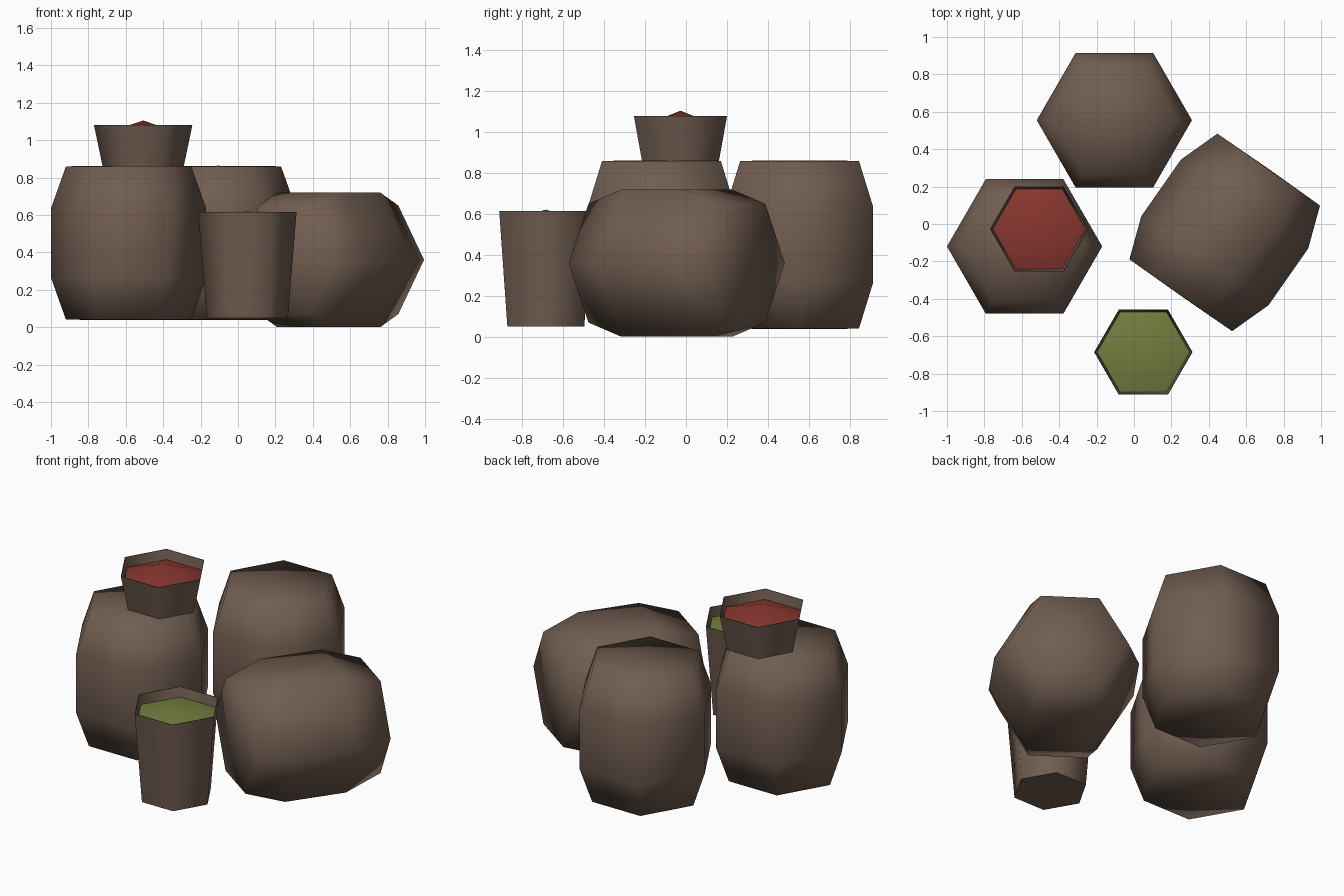
import bpy, bmesh, math

if "Cube" in bpy.data.objects:
    bpy.data.objects.remove(bpy.data.objects["Cube"])


def material(name, rgb):
    m = bpy.data.materials.new(name)
    m.diffuse_color = (*rgb, 1)
    m.use_nodes = True
    m.node_tree.nodes["Principled BSDF"].inputs["Base Color"].default_value = m.diffuse_color
    return m


WOOD = material("brown wood", (0.162, 0.109, 0.080))
RED = material("red fill", (0.25, 0.037, 0.028))
GREEN = material("green fill", (0.171, 0.202, 0.048))


def lathe(name, profile, loc, mats, rot=(0, 0, 0), fill_from=None, smooth=180):
    """Six-sided lathe; radius 0 makes a pole; bands from fill_from on use slot 1."""
    bm = bmesh.new()
    rings = []
    for r, z in profile:
        n = 6 if r else 1
        rings.append([bm.verts.new((r * math.cos(i * math.pi / 3),
                                    r * math.sin(i * math.pi / 3), z)) for i in range(n)])
    for k, (a, b) in enumerate(zip(rings, rings[1:])):
        for i in range(6):
            j = (i + 1) % 6
            ring = [a[i % len(a)], a[j % len(a)], b[j % len(b)], b[i % len(b)]]
            f = bm.faces.new(list(dict.fromkeys(ring)))
            if fill_from is not None and k >= fill_from:
                f.material_index = 1
    bmesh.ops.recalc_face_normals(bm, faces=bm.faces)
    me = bpy.data.meshes.new(name)
    bm.to_mesh(me)
    bm.free()
    for m in mats:
        me.materials.append(m)
    ob = bpy.data.objects.new(name, me)
    ob.location, ob.rotation_euler = loc, rot
    bpy.context.collection.objects.link(ob)
    bpy.ops.object.select_all(action='DESELECT')
    ob.select_set(True)
    bpy.context.view_layer.objects.active = ob
    bpy.ops.object.shade_smooth_by_angle(angle=math.radians(smooth))
    return ob


# Barrels: two standing, one lying on its side
BARREL = [(0, -0.412), (0.335, -0.41), (0.415, -0.185),
          (0.415, 0.185), (0.335, 0.41), (0, 0.413)]
lathe("left_barrel", BARREL, (-0.585, -0.12, 0.45), [WOOD])
lathe("back_barrel", BARREL, (-0.105, 0.555, 0.45), [WOOD])
lathe("lying_barrel", BARREL, (0.485, -0.045, 0.36), [WOOD],
      rot=(math.pi / 2, 0, math.radians(145)))


# Buckets: tapered wall, thin rim, inner wall and a low heap of filling
def bucket(name, loc, height, peak, fill):
    profile = [(0, 0), (0.217, 0), (0.263, height), (0.259, height),
               (0.247, height - 0.06), (0, peak)]
    lathe(name, profile, loc, [WOOD, fill], fill_from=4, smooth=65)


bucket("green_bucket", (0.05, -0.685, 0.05), 0.565, 0.572, GREEN)
bucket("red_bucket", (-0.507, -0.027, 0.86), 0.22, 0.245, RED)
